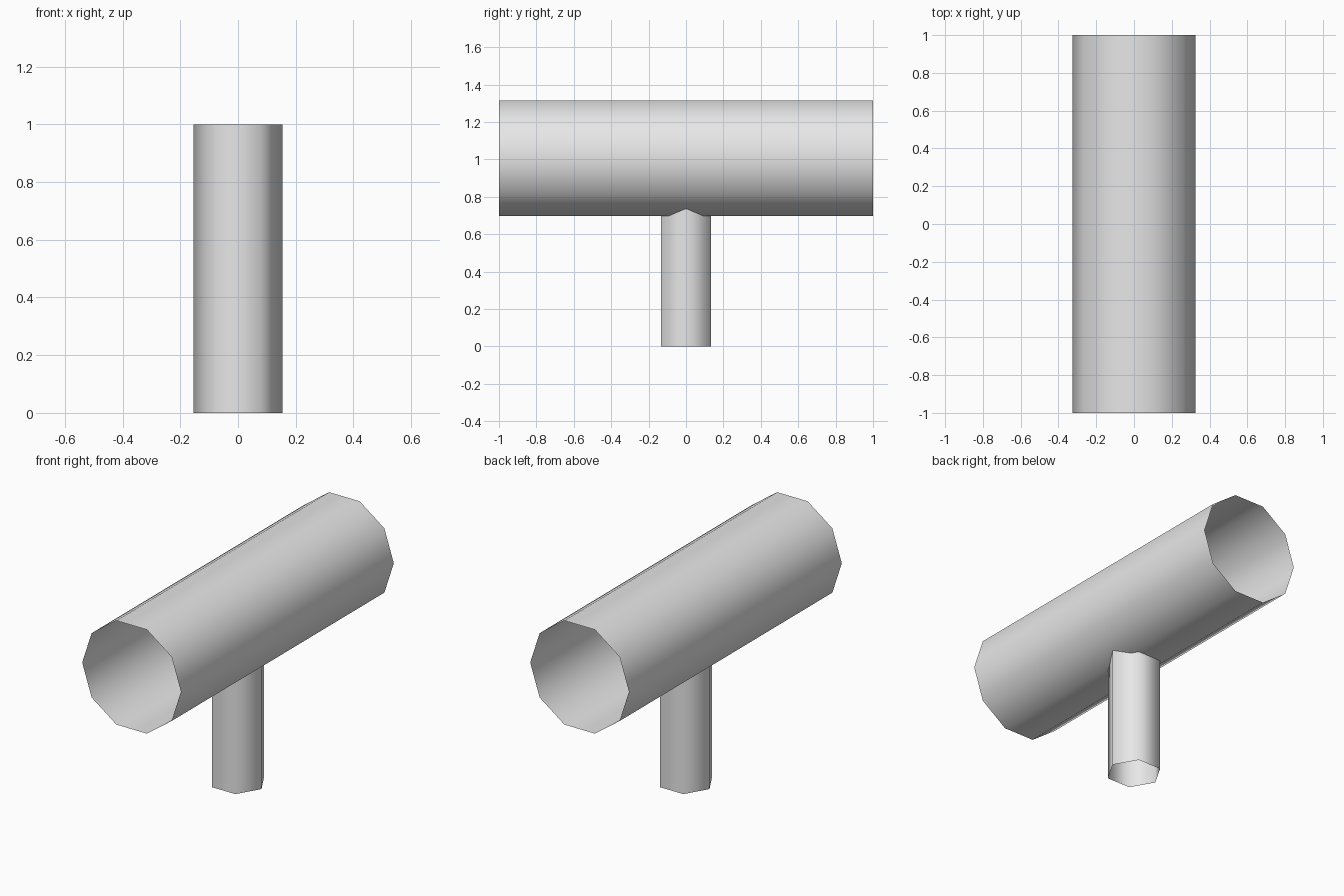
import bpy, math

if "Cube" in bpy.data.objects:
    bpy.data.objects.remove(bpy.data.objects["Cube"])

grey = bpy.data.materials.new("light grey")
grey.diffuse_color = (0.8, 0.8, 0.8, 1)
grey.use_nodes = True
grey.node_tree.nodes["Principled BSDF"].inputs["Base Color"].default_value = grey.diffuse_color


def open_tube(name, sides, radius, length, location, rotation=(0, 0, 0)):
    """Smooth-shaded open tube with a corner pointing along +x."""
    bpy.ops.mesh.primitive_cylinder_add(
        vertices=sides, radius=radius, depth=length, end_fill_type='NOTHING',
        location=location, rotation=rotation)
    tube = bpy.context.object
    tube.name = name
    # the primitive starts with a corner on +y, so turn it a quarter
    mesh = tube.data
    for v in mesh.vertices:
        v.co.x, v.co.y = v.co.y, -v.co.x
    mesh.materials.append(grey)
    bpy.ops.object.shade_smooth()
    return tube


# Ten-sided main tube lying front to back
open_tube("main_tube", 10, 0.325, 2.0, (0, 0, 1.006), (math.pi / 2, 0, 0))

# Six-sided stem, ending inside the main tube
open_tube("stem", 6, 0.155, 1.0, (0, 0, 0.5))
